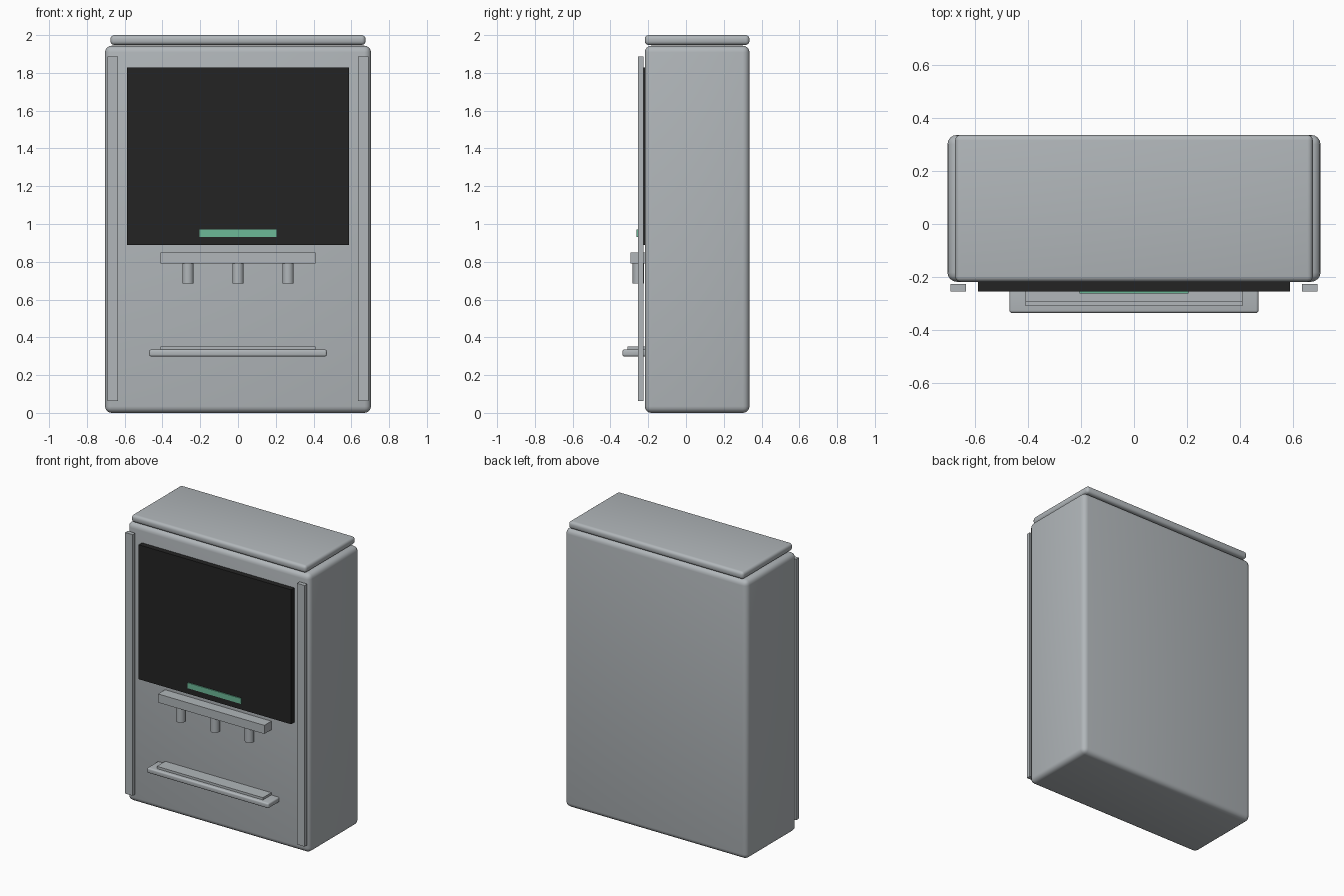
import bpy, math

cube = bpy.data.objects.get("Cube")
if cube:
    bpy.data.objects.remove(cube, do_unlink=True)


def make_material(name, rgb):
    mat = bpy.data.materials.new(name)
    mat.use_nodes = True
    color = (*rgb, 1)
    mat.diffuse_color = color
    mat.node_tree.nodes["Principled BSDF"].inputs["Base Color"].default_value = color
    return mat


grey = make_material("cool grey", (0.44, 0.47, 0.49))
black = make_material("screen black", (0.017, 0.017, 0.017))
green = make_material("status green", (0.15, 0.48, 0.31))


def smooth(obj):
    bpy.ops.object.select_all(action="DESELECT")
    obj.select_set(True)
    bpy.context.view_layer.objects.active = obj
    bpy.ops.object.shade_smooth_by_angle(angle=math.radians(35))


def box(name, mat, x, y, z, bevel=0):
    """Box from (min, max) ranges on each axis, with optional rounded edges."""
    ranges = (x, y, z)
    bpy.ops.mesh.primitive_cube_add(size=1, location=[sum(r) / 2 for r in ranges])
    obj = bpy.context.object
    obj.name = name
    obj.scale = [r[1] - r[0] for r in ranges]
    bpy.ops.object.transform_apply(location=False, rotation=False, scale=True)
    obj.data.materials.append(mat)
    if bevel:
        mod = obj.modifiers.new("rounded edges", "BEVEL")
        mod.width = bevel
        mod.segments = 4
        bpy.ops.object.modifier_apply(modifier=mod.name)
        smooth(obj)
    return obj


def wide(half):
    return (-half, half)


FRONT, BACK = -0.218, 0.336

# Cabinet and cap
box("cabinet", grey, wide(0.704), (FRONT, BACK), (0, 1.944), 0.035)
box("top_cap", grey, wide(0.675), (FRONT, BACK), (1.948, 2.0), 0.02)

# Trim strips standing just off the front
for side, name in ((-1, "right_trim"), (1, "left_trim")):
    edges = sorted((side * 0.635, side * 0.692))
    box(name, grey, edges, (-0.255, -0.226), (0.064, 1.886))

# Display with status bar
box("screen", black, wide(0.588), (-0.255, FRONT + 0.01), (0.89, 1.828))
box("status_bar", green, wide(0.205), (-0.262, -0.253), (0.932, 0.97))

# Dispensing rail and nozzles
box("nozzle_rail", grey, wide(0.41), (-0.295, FRONT + 0.01), (0.79, 0.85))
for i in (-1, 0, 1):
    bpy.ops.mesh.primitive_cylinder_add(
        vertices=32, radius=0.03, depth=0.115, location=(i * 0.265, -0.252, 0.7425))
    nozzle = bpy.context.object
    nozzle.name = ("right_nozzle", "middle_nozzle", "left_nozzle")[i + 1]
    nozzle.data.materials.append(grey)
    smooth(nozzle)

# Drip tray and its grate
box("drip_tray", grey, wide(0.47), (-0.336, FRONT + 0.02), (0.299, 0.335), 0.01)
box("tray_grate", grey, wide(0.41), (-0.31, FRONT + 0.005), (0.33, 0.351))
